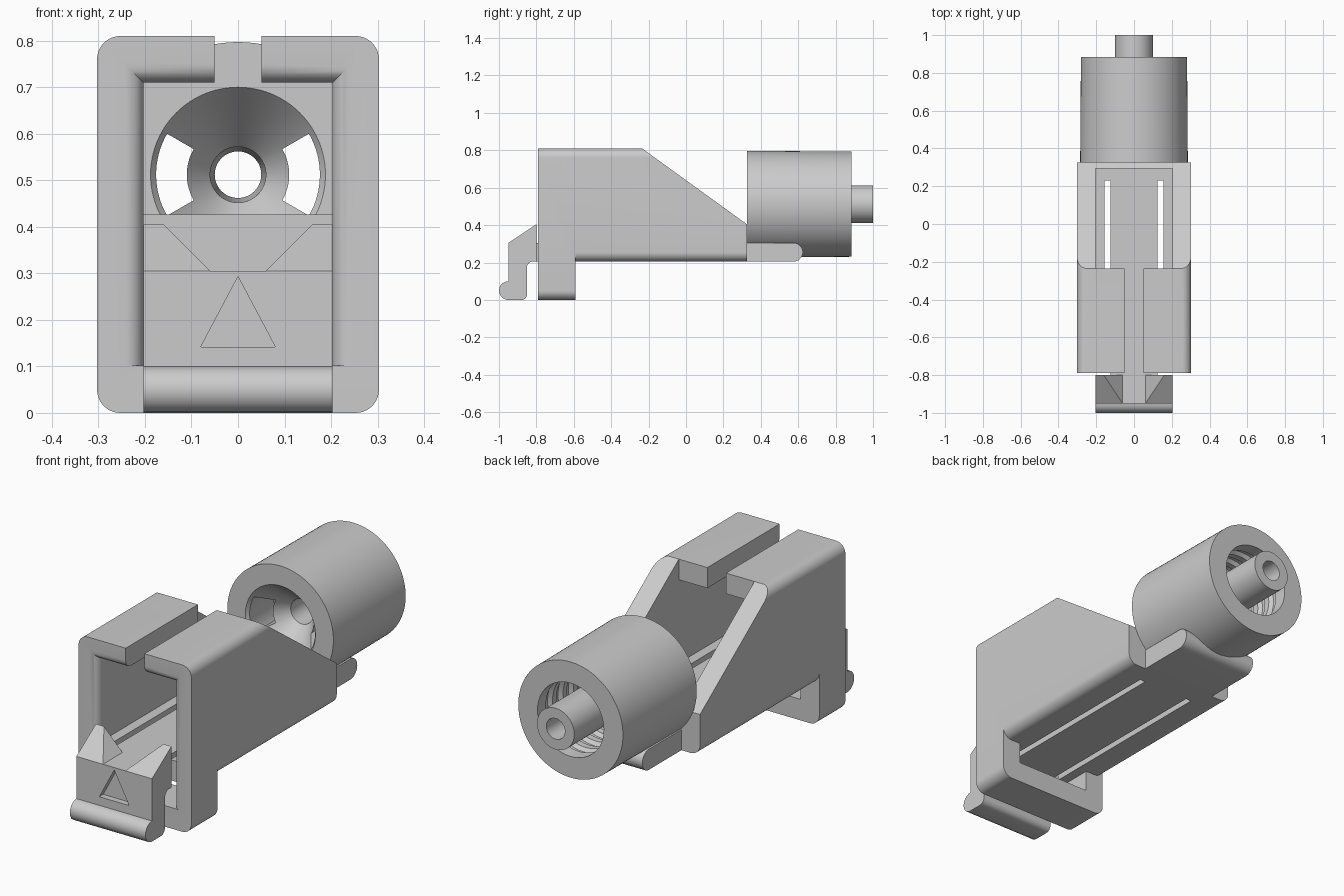
import bpy, bmesh
from math import sin, cos, pi, radians
from mathutils import Vector, Matrix

old = bpy.data.objects.get("Cube")
if old:
    bpy.data.objects.remove(old, do_unlink=True)

grey = bpy.data.materials.new("plain grey")
grey.use_nodes = True
grey.diffuse_color = (0.6, 0.6, 0.6, 1)
grey.node_tree.nodes["Principled BSDF"].inputs["Base Color"].default_value = (0.6, 0.6, 0.6, 1)


def finish(name, bm):
    bmesh.ops.recalc_face_normals(bm, faces=bm.faces)
    mesh = bpy.data.meshes.new(name)
    bm.to_mesh(mesh)
    bm.free()
    ob = bpy.data.objects.new(name, mesh)
    bpy.context.collection.objects.link(ob)
    mesh.materials.append(grey)
    return ob


def loft(name, loops):
    """Closed solid through matching loops of points."""
    bm = bmesh.new()
    rings = [[bm.verts.new(p) for p in loop] for loop in loops]
    for a, b in zip(rings, rings[1:]):
        for i in range(len(a)):
            j = (i + 1) % len(a)
            bm.faces.new((a[i], a[j], b[j], b[i]))
    bm.faces.new(rings[0])
    bm.faces.new(rings[-1])
    return finish(name, bm)


def prism_x(name, pts, a, b):
    return loft(name, [[(x, y, z) for y, z in pts] for x in (a, b)])


def prism_y(name, pts, a, b):
    return loft(name, [[(x, y, z) for x, z in pts] for y in (a, b)])


def box(name, x, y, z):
    return prism_x(name, [(y[0], z[0]), (y[1], z[0]), (y[1], z[1]), (y[0], z[1])], *x)


def arc(cx, cy, r, start, end, n=10):
    angles = [radians(start + (end - start) * i / n) for i in range(n + 1)]
    return [(cx + r * cos(t), cy + r * sin(t)) for t in angles]


def cut(target, cutter, operation='DIFFERENCE'):
    mod = target.modifiers.new("cut", 'BOOLEAN')
    mod.operation, mod.solver, mod.object = operation, 'EXACT', cutter
    activate(target)
    bpy.ops.object.modifier_apply(modifier=mod.name)
    bpy.data.objects.remove(cutter, do_unlink=True)


def activate(ob):
    bpy.ops.object.select_all(action='DESELECT')
    ob.select_set(True)
    bpy.context.view_layer.objects.active = ob


W, IN, H = 0.303, 0.203, 0.81        # outer half width, inner half width, height
FRONT, BACK, ROOF_END = -0.79, 0.325, -0.235
FLOOR, TOP = 0.205, 0.305            # floor underside and upper side
R = 0.05

# Housing: rounded block, then everything carved away
c = W - R
block = (arc(c, R, R, -90, 0) + arc(c, H - R, R, 0, 90)
         + arc(-c, H - R, R, 90, 180) + arc(-c, R, R, 180, 270))
housing = prism_y("housing", block, FRONT, BACK)

# Space under the floor, behind the front frame, with rounded floor edges
under = ([(-0.4, -0.1), (0.4, -0.1), (0.4, FLOOR + R)]
         + arc(c, FLOOR + R, R, 0, -90) + arc(-c, FLOOR + R, R, -90, -180)
         + [(-0.4, FLOOR + R)])
cut(housing, prism_y("cutter", under, -0.59, 0.5))

# Sloping side walls, cavity, open back half of the roof, roof slot
slope = (H - 0.405) / (BACK - ROOF_END)
far = 0.5
cut(housing, prism_x("cutter", [(ROOF_END, H), (far, H - slope * (far - ROOF_END)),
                                (far, 1), (ROOF_END, 1)], -0.5, 0.5))
cut(housing, box("cutter", (-IN, IN), (-1, 0.295), (TOP, 0.71)))
cut(housing, box("cutter", (-IN, IN), (ROOF_END, 0.295), (0.6, 1)))
cut(housing, box("cutter", (-0.05, 0.05), (-1, 0), (0.65, 1)))

# Front opening with a rounded lip
cut(housing, box("cutter", (-IN, IN), (-0.77, -0.58), (0.102, FLOOR)))
lip, loops = 0.04, []
steps = [(lip, -0.9)] + [(lip - lip * sin(t), FRONT + lip - lip * cos(t))
                         for t in (i * pi / 16 for i in range(9))] + [(0, -0.74)]
for d, y in steps:
    w = IN + d
    loops.append([(-w, y, 0.102), (w, y, 0.102), (w, y, 0.71 + d), (-w, y, 0.71 + d)])
cut(housing, loft("cutter", loops))

# Slots freeing the spring tongue
for s in (-1, 1):
    cut(housing, box("cutter", sorted((s * 0.125, s * 0.155)), (-1, 0.23), (0.15, 0.4)))

# Neck of the tongue through the front opening
neck = box("tongue_neck", (-0.125, 0.125), (-0.82, -0.70), (FLOOR, TOP))

# Latch head with a rolled finger grip
head = ([(-0.8, TOP), (-0.95, TOP), (-0.95, 0.1)] + arc(-0.95, 0.05, 0.05, 90, 270)
        + arc(-0.88, 0.03, 0.03, -90, 0, 6) + arc(-0.82, 0.175, 0.03, 180, 90, 6)
        + [(-0.8, FLOOR)])
latch = prism_x("latch_head", head, -IN, IN)
cut(latch, prism_y("cutter", [(-0.08, 0.142), (0.08, 0.142), (0, 0.293)], -1.1, -0.92))

# Pair of wedge hooks on the latch head
hooks = []
for s, side in ((1, "left"), (-1, "right")):
    hook = prism_y(side + "_hook", [(s * 0.06, TOP), (s * IN, TOP), (s * IN, 0.405),
                                    (s * 0.16, 0.405)], -0.95, -0.8)
    cut(hook, prism_x("cutter", [(-0.95, TOP), (-0.8, 0.405), (-0.8, 0.6), (-1.1, 0.6),
                                 (-1.1, 0.205)], -0.5, 0.5))
    hooks.append(hook)

# Rounded shelf under the connector
shelf = prism_x("connector_shelf", [(0.3, FLOOR), (0.575, FLOOR)]
                + arc(0.575, 0.255, R, -90, 90, 14)[1:] + [(0.3, TOP)], -IN, IN)

# Turned connector: collar, threaded socket, nozzle and entry cone
profile = [(0.285, 0.325), (0.281, 0.885), (0.178, 0.885)]
for i in range(4):
    y = 0.82 - i * 0.08
    profile += [(0.178, y), (0.194, y - 0.015), (0.194, y - 0.035), (0.178, y - 0.05)]
profile += [(0.178, 0.5), (0.1, 0.5), (0.1, 1), (0.05, 1), (0.06, 0.49), (0.188, 0.325)]
AXIS = 0.512
bm = bmesh.new()
verts = [bm.verts.new((r, y, AXIS)) for r, y in profile]
edges = [bm.edges.new((a, b)) for a, b in zip(verts, verts[1:] + verts[:1])]
bmesh.ops.spin(bm, geom=verts + edges, cent=(0, 0, AXIS), axis=(0, 1, 0),
               angle=2 * pi, steps=96)
bmesh.ops.remove_doubles(bm, verts=bm.verts, dist=1e-4)
connector = finish("connector", bm)

# Curved windows through the cone on both sides
for start in (-30, 150):
    window = (arc(0, AXIS, 0.176, start, start + 60, 16)
              + arc(0, AXIS, 0.11, start + 60, start, 16))
    cut(connector, prism_y("cutter", window, 0.3, 0.56))

# Smooth rounded surfaces, keep hard edges
for ob in [housing, neck, latch, shelf, connector] + hooks:
    activate(ob)
    bpy.ops.object.shade_smooth_by_angle(angle=radians(25))
